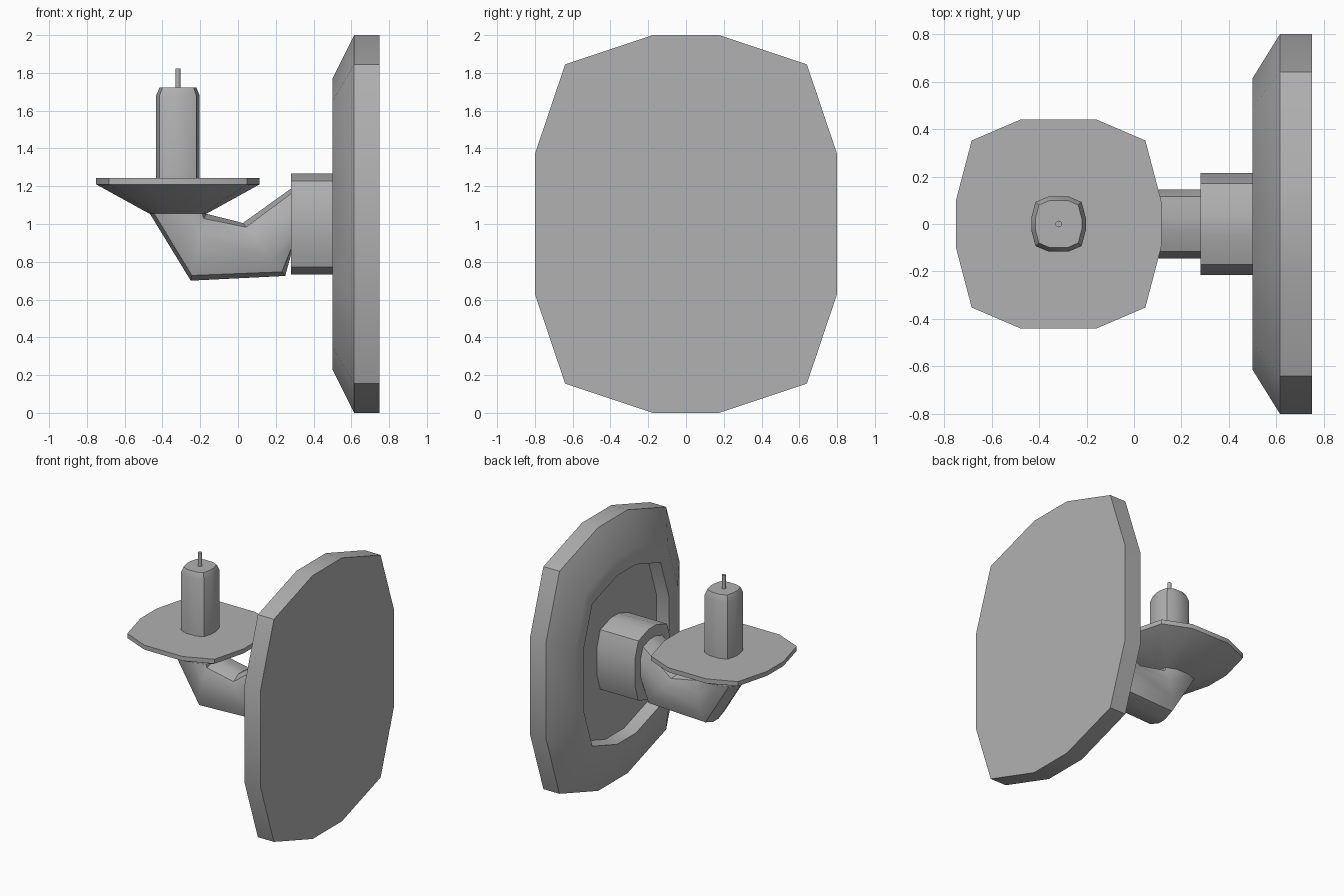
import bpy, bmesh, math
from mathutils import Vector

if "Cube" in bpy.data.objects:
    bpy.data.objects.remove(bpy.data.objects["Cube"])

# Shared rounded 12-sided outline: (side, up), both in -1..1
QUARTER = [(0.22, 1.0), (0.80, 0.845), (1.0, 0.37)]
OUTLINE = (QUARTER + [(a, -b) for a, b in reversed(QUARTER)]
           + [(-a, -b) for a, b in QUARTER]
           + [(-a, b) for a, b in reversed(QUARTER)])
CIRCLE = [(math.cos(i * math.pi / 6), math.sin(i * math.pi / 6)) for i in range(12)]
AXIS = -0.318  # x position of the candle

# Dark grey metal for all parts
GREY = bpy.data.materials.new("dark_grey")
GREY.diffuse_color = (0.44, 0.44, 0.44, 1)
GREY.use_nodes = True
GREY.node_tree.nodes["Principled BSDF"].inputs["Base Color"].default_value = GREY.diffuse_color


def section(bottom, top, half_y, outline=OUTLINE):
    """Outline spanning bottom..top, both (x, z), and half_y to each side."""
    b, t = Vector((bottom[0], 0, bottom[1])), Vector((top[0], 0, top[1]))
    mid, up = (b + t) / 2, (t - b) / 2
    return [mid + up * v + Vector((0, half_y * u, 0)) for u, v in outline]


def loft(name, sections):
    """Skin a row of sections and cap both ends."""
    bm = bmesh.new()
    rings = [[bm.verts.new(p) for p in s] for s in sections]
    for a, b in zip(rings, rings[1:]):
        n = len(a)
        for i in range(n):
            j = (i + 1) % n
            bm.faces.new((a[i], a[j], b[j], b[i]))
    bm.faces.new(rings[0])
    bm.faces.new(rings[-1])
    bmesh.ops.recalc_face_normals(bm, faces=bm.faces)
    mesh = bpy.data.meshes.new(name)
    bm.to_mesh(mesh)
    bm.free()
    mesh.materials.append(GREY)
    obj = bpy.data.objects.new(name, mesh)
    bpy.context.collection.objects.link(obj)
    bpy.ops.object.select_all(action='DESELECT')
    obj.select_set(True)
    bpy.context.view_layer.objects.active = obj
    bpy.ops.object.shade_smooth_by_angle(angle=math.radians(32))
    return obj


def upright(x, half_z, half_y):
    return section((x, 1 - half_z), (x, 1 + half_z), half_y)


def level(z, half_x, half_y, outline=OUTLINE):
    return section((AXIS - half_x, z), (AXIS + half_x, z), half_y, outline)


# Wall plate with sloped rim and recessed centre
loft("wall_plate", [upright(0.75, 1, 0.8), upright(0.615, 1, 0.8),
                    upright(0.5, 0.77, 0.615), upright(0.5, 0.64, 0.512),
                    upright(0.6, 0.63, 0.504)])

# Collar standing in the recess
loft("collar", [upright(0.6, 0.268, 0.214), upright(0.28, 0.268, 0.214)])

# Bent arm from collar to dish
loft("arm", [section((0.284, 0.85), (0.284, 1.19), 0.145),
             section((0.25, 0.725), (0.026, 1.005), 0.145),
             section((-0.25, 0.7), (-0.175, 1.056), 0.145),
             section((-0.468, 1.057), (-0.168, 1.059), 0.145)])

# Drip dish
loft("drip_dish", [level(1.055, 0.152, 0.148), level(1.21, 0.433, 0.44),
                   level(1.244, 0.433, 0.44)])

# Candle with bevelled top
loft("candle", [level(1.24, 0.115, 0.116), level(1.68, 0.115, 0.116),
                level(1.722, 0.098, 0.1)])

# Wick
loft("wick", [level(1.715, 0.014, 0.014, CIRCLE), level(1.824, 0.014, 0.014, CIRCLE)])
